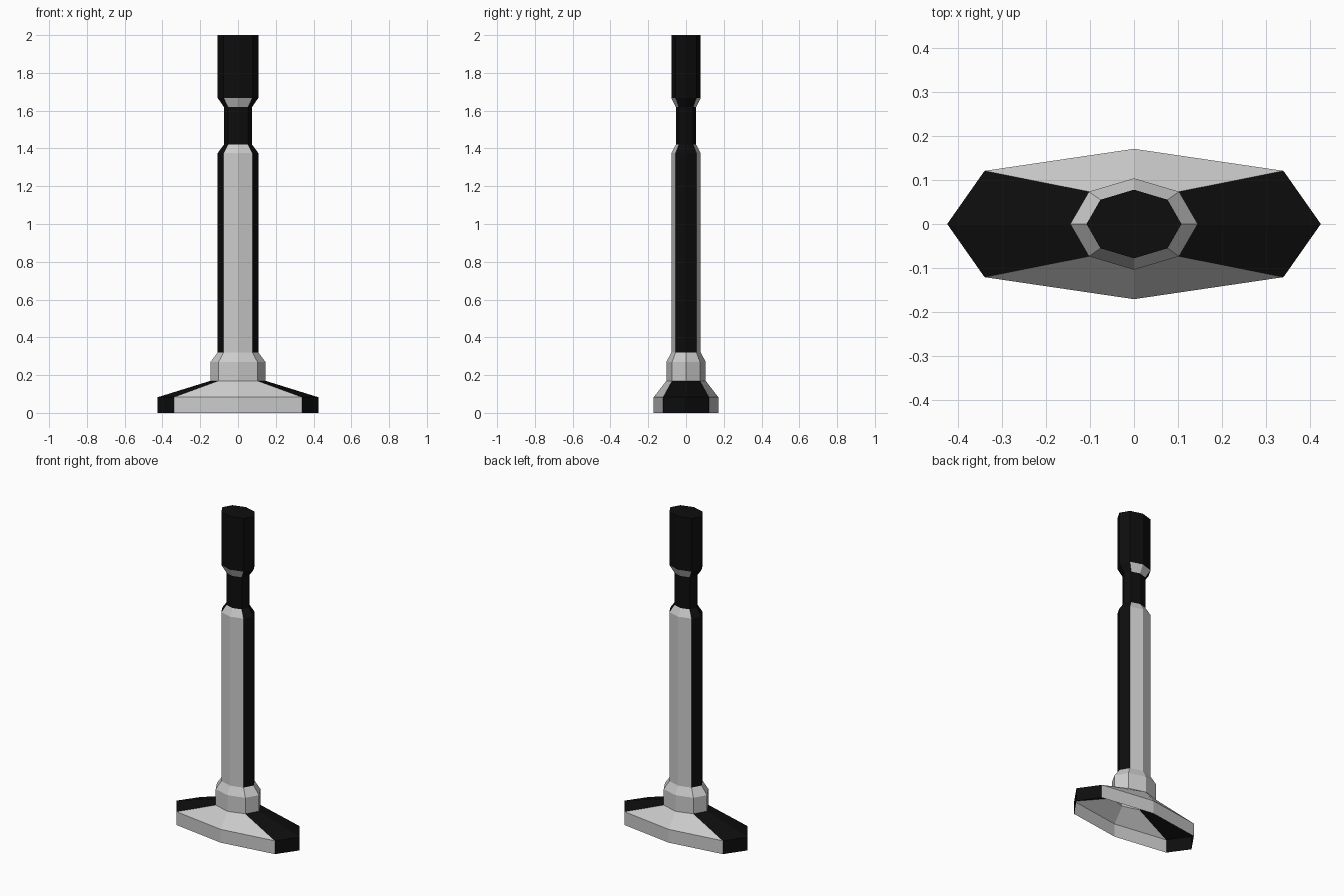
import bpy, bmesh
from math import sqrt

if "Cube" in bpy.data.objects:
    bpy.data.objects.remove(bpy.data.objects["Cube"])

black = bpy.data.materials.new("black")
black.diffuse_color = (0.004, 0.004, 0.004, 1)
black.use_nodes = True
black.node_tree.nodes["Principled BSDF"].inputs["Base Color"].default_value = black.diffuse_color
grey = bpy.data.materials.new("grey")
grey.diffuse_color = (0.8, 0.8, 0.8, 1)
grey.use_nodes = True
grey.node_tree.nodes["Principled BSDF"].inputs["Base Color"].default_value = grey.diffuse_color

D = sqrt(0.5)
ENDS = {0, 3, 4, 7}          # faces pointing towards +x and -x
ALL = set(range(8))
NONE = set()


def ring(bm, z, rx, ry, kx=D):
    """Eight-sided flattened ring; kx places the diagonal corners along x."""
    shape = [(1, 0), (kx, D), (0, 1), (-kx, D),
             (-1, 0), (-kx, -D), (0, -1), (kx, -D)]
    return [bm.verts.new((x * rx, y * ry, z)) for x, y in shape]


def shell(name, rings, dark, cap=False):
    """Loft rings into an open shell; dark lists the black sides of each band."""
    bm = bmesh.new()
    loops = [ring(bm, *r) for r in rings]
    for lo, hi, sides in zip(loops, loops[1:], dark):
        for i in range(8):
            j = (i + 1) % 8
            f = bm.faces.new((lo[i], lo[j], hi[j], hi[i]))
            f.material_index = int(i in sides)
    if cap:
        bm.faces.new(loops[-1]).material_index = 1
    me = bpy.data.meshes.new(name)
    bm.to_mesh(me)
    bm.free()
    me.materials.append(grey)
    me.materials.append(black)
    bpy.context.collection.objects.link(bpy.data.objects.new(name, me))


COLLAR = (0.145, 0.104)
SHAFT = (0.108, 0.078)
NECK = (0.075, 0.054)

# Hollow foot, open underneath
shell("foot", [(0, 0.425, 0.171, 0.8), (0.083, 0.425, 0.171, 0.8),
               (0.17, *COLLAR)], [ENDS, ENDS])
# Collar joining foot and shaft
shell("collar", [(0.17, *COLLAR), (0.27, *COLLAR), (0.32, *SHAFT)],
      [NONE, NONE])
# Long shaft with tapered shoulder
shell("shaft", [(0.32, *SHAFT), (1.375, *SHAFT), (1.42, *NECK)],
      [ENDS, ENDS])
# Narrow neck
shell("neck", [(1.42, *NECK), (1.62, *NECK)], [ALL])
# Grip with tapered underside and closed top
shell("grip", [(1.62, *NECK), (1.668, *SHAFT), (2.0, *SHAFT)],
      [ENDS, ALL], cap=True)
